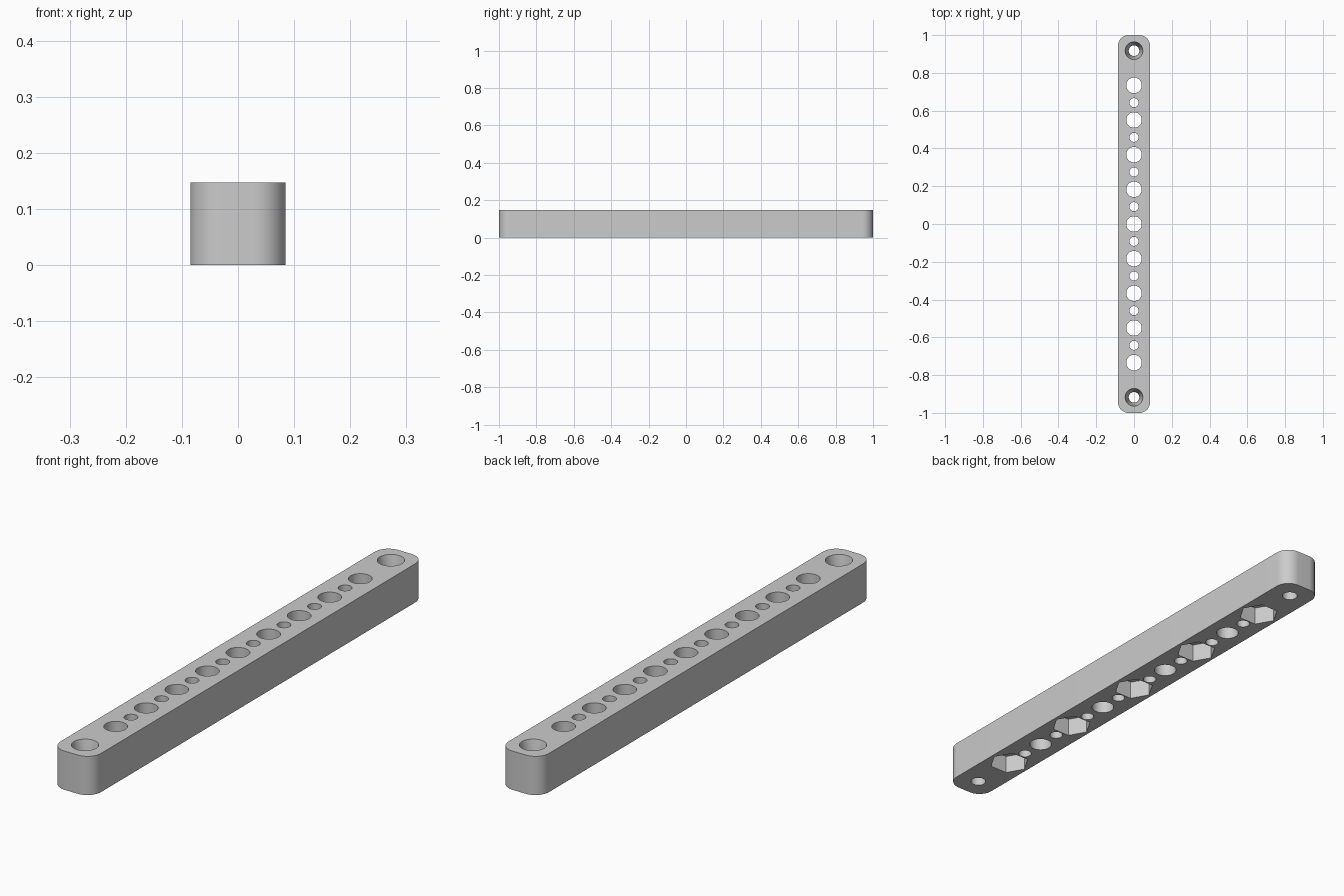
import bpy
import bmesh
import math
from mathutils import Matrix

WIDTH, LENGTH, HEIGHT = 0.17, 2.0, 0.147
CORNER = 0.057        # vertical corner radius
PITCH = 0.1835        # spacing of the large holes
OVER = 0.02           # how far cutters poke out of the bar

default_cube = bpy.data.objects.get("Cube")
if default_cube:
    bpy.data.objects.remove(default_cube, do_unlink=True)

grey = bpy.data.materials.new("mid_grey")
grey.use_nodes = True
grey.diffuse_color = (0.6, 0.6, 0.6, 1)
grey.node_tree.nodes["Principled BSDF"].inputs["Base Color"].default_value = grey.diffuse_color


def make_object(name, bm):
    mesh = bpy.data.meshes.new(name)
    bmesh.ops.recalc_face_normals(bm, faces=bm.faces)
    bm.to_mesh(mesh)
    bm.free()
    mesh.materials.append(grey)
    obj = bpy.data.objects.new(name, mesh)
    bpy.context.collection.objects.link(obj)
    return obj


def add_stack(bm, y, rings, sides):
    """Closed solid of revolution on a vertical axis; rings are (radius, z)."""
    loops = []
    for radius, z in rings:
        angles = [2 * math.pi * i / sides for i in range(sides)]
        loops.append([bm.verts.new((radius * math.cos(a), y + radius * math.sin(a), z))
                      for a in angles])
    for low, high in zip(loops, loops[1:]):
        for i in range(sides):
            j = (i + 1) % sides
            bm.faces.new((low[i], low[j], high[j], high[i]))
    bm.faces.new(loops[0][::-1])
    bm.faces.new(loops[-1])


def cut(target, cutter):
    mod = target.modifiers.new("cut", 'BOOLEAN')
    mod.operation = 'DIFFERENCE'
    mod.solver = 'EXACT'
    mod.object = cutter
    bpy.context.view_layer.objects.active = target
    bpy.ops.object.modifier_apply(modifier=mod.name)
    bpy.data.objects.remove(cutter, do_unlink=True)


# Bar with rounded vertical corners
bm = bmesh.new()
bmesh.ops.create_cube(bm, size=1, matrix=Matrix.Translation((0, 0, HEIGHT / 2))
                      @ Matrix.Diagonal((WIDTH, LENGTH, HEIGHT, 1)))
uprights = [e for e in bm.edges if abs(e.verts[0].co.z - e.verts[1].co.z) > HEIGHT / 2]
bmesh.ops.bevel(bm, geom=uprights, offset=CORNER, segments=12, profile=0.5, affect='EDGES')
bar = make_object("drilled_bar", bm)

# Through holes: large ones, small ones between them, tapered screw holes at the ends
bm = bmesh.new()
for i in range(-4, 5):
    add_stack(bm, i * PITCH, [(0.041, -OVER), (0.041, HEIGHT + OVER)], 48)
for i in range(-4, 4):
    add_stack(bm, (i + 0.5) * PITCH, [(0.024, -OVER), (0.024, HEIGHT + OVER)], 40)
for side in (-1, 1):
    add_stack(bm, side * 5 * PITCH,
              [(0.028, -OVER), (0.028, 0.057), (0.047, HEIGHT), (0.047, HEIGHT + OVER)], 48)
cut(bar, make_object("hole_cutter", bm))

# Hexagonal nut pockets underneath every second large hole
bm = bmesh.new()
for i in range(-4, 5, 2):
    add_stack(bm, i * PITCH, [(0.0735, -OVER), (0.0735, 0.07)], 6)
cut(bar, make_object("nut_pocket_cutter", bm))

# Smooth the round walls, keep the rims sharp
bpy.ops.object.select_all(action='DESELECT')
bar.select_set(True)
bpy.context.view_layer.objects.active = bar
bpy.ops.object.shade_smooth_by_angle(angle=math.radians(30))
